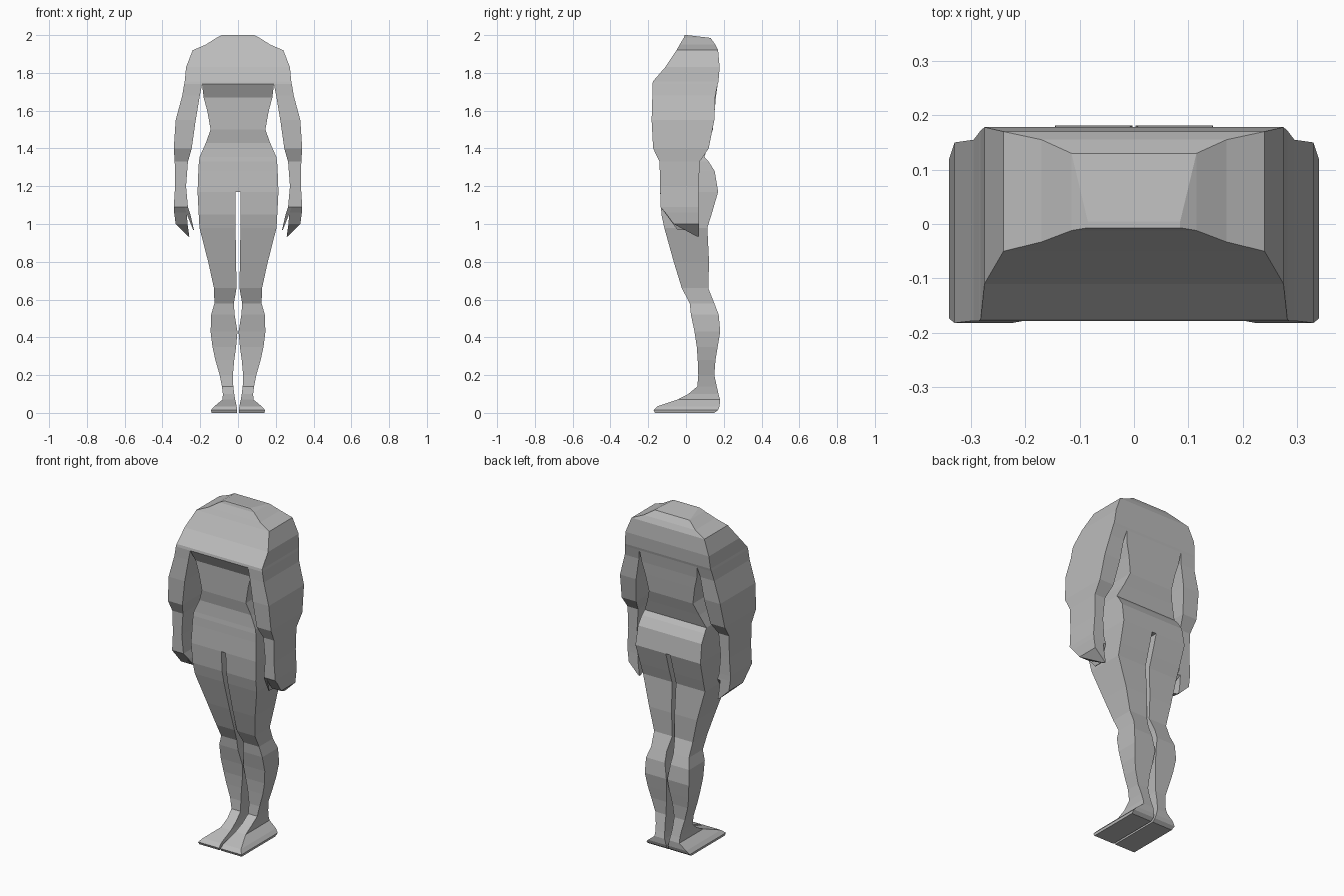
import bpy, bmesh

skin = bpy.data.materials.new("plain grey")
skin.diffuse_color = (0.5, 0.5, 0.5, 1)


def loft(name, rows, sides=(1,), top=False, bottom=False):
    """Stack of rectangles; each row is z, x0, x1, y0, y1. sides=(1,-1) mirrors."""
    for s in sides:
        bm = bmesh.new()
        rings = [[bm.verts.new((s * x, y, z)) for x, y in ((a, c), (b, c), (b, d), (a, d))]
                 for z, a, b, c, d in rows]
        for r, q in zip(rings, rings[1:]):
            for i in range(4):
                j = (i + 1) % 4
                f = (r[i], q[i], q[j], r[j])
                bm.faces.new(f if s > 0 else f[::-1])
        if top:
            f = rings[0]
            bm.faces.new(f if s > 0 else f[::-1])
        if bottom:
            f = rings[-1]
            bm.faces.new(f[::-1] if s > 0 else f)
        label = name if len(sides) == 1 else ("right_" if s > 0 else "left_") + name
        me = bpy.data.meshes.new(label)
        bm.to_mesh(me)
        bm.free()
        me.materials.append(skin)
        bpy.context.collection.objects.link(bpy.data.objects.new(label, me))


def centred(rows):
    return [(z, -w, w, a, b) for z, w, a, b in rows]


# shoulders and chest
loft("chest", centred([
    (2.0, .085, -.007, .125 - .12), (1.985, .115, -.012, .13), (1.95, .17, -.033, .155),
    (1.92, .24, -.05, .17), (1.83, .275, -.11, .178), (1.755, .282, -.175, .172),
    (1.74, .285, -.178, .168)]), top=True)

# trunk below the chest ledge, down to the crotch
loft("trunk", centred([
    (1.74, .19, -.178, .168), (1.67, .182, -.14, .158), (1.6, .163, -.137, .152),
    (1.5, .145, -.133, .142), (1.43, .17, -.12, .12), (1.355, .203, -.125, .098),
    (1.33, .207, -.128, .12), (1.28, .21, -.13, .152), (1.17, .214, -.137, .17)]),
    bottom=True)

# arms with elbow step
loft("arm", [
    (1.74, .19, .285, -.178, .168), (1.68, .202, .295, -.178, .155),
    (1.55, .224, .33, -.182, .15), (1.4, .245, .34, -.174, .12),
    (1.33, .265, .335, -.14, .072), (1.2, .275, .333, -.137, .068),
    (1.09, .265, .34, -.135, .066)], (1, -1), bottom=True)

# fingers and thumb
loft("fingers", [
    (1.09, .272, .34, -.135, .066), (1.06, .272, .338, -.11, .066),
    (1.0, .267, .33, -.065, .068), (.935, .258, .264, .055, .07)], (1, -1), bottom=True)
loft("thumb", [
    (1.09, .265, .285, -.135, .066), (1.05, .252, .27, -.105, .066),
    (.968, .233, .237, -.045, .0)], (1, -1), bottom=True)

# thighs to ankles
loft("leg", [
    (1.17, .014, .214, -.137, .17), (1.05, .014, .208, -.13, .135),
    (.98, .013, .204, -.115, .113), (.8, .01, .158, -.065, .122),
    (.66, .008, .127, -.022, .118), (.58, .022, .125, .02, .15),
    (.52, .018, .142, .026, .173), (.43, .003, .145, .045, .181),
    (.35, .01, .135, .057, .168), (.28, .02, .12, .062, .156),
    (.2, .027, .097, .065, .15), (.14, .025, .085, .06, .163)], (1, -1))

# feet
loft("foot", [
    (.14, .025, .085, .06, .163), (.1, .02, .08, .012, .172), (.07, .015, .082, -.045, .18),
    (.035, .007, .125, -.15, .178), (.015, .005, .143, -.172, .17),
    (0, .006, .14, -.165, .15)], (1, -1), bottom=True)
